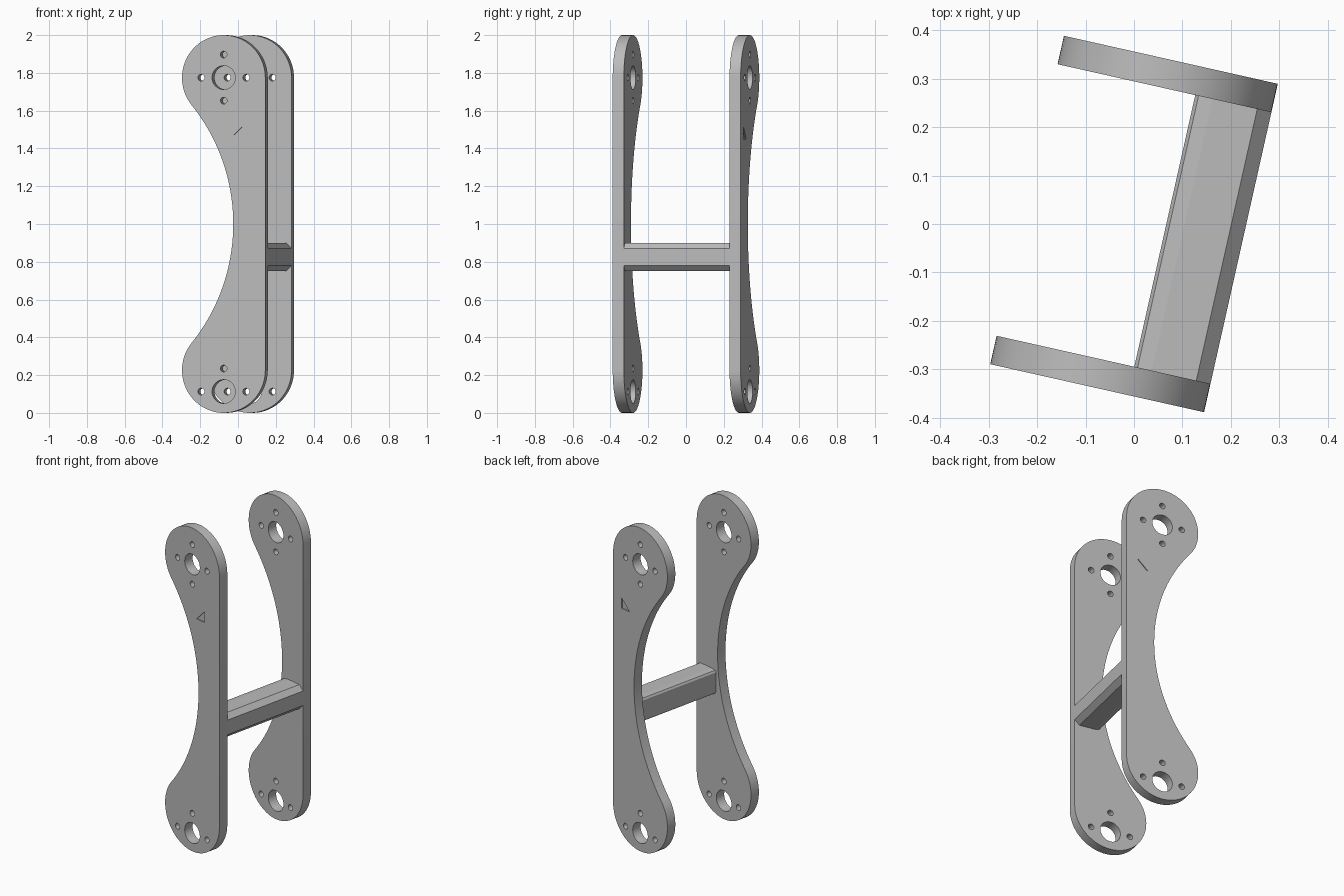
import bpy, bmesh
from math import sin, cos, pi, radians, atan2, sqrt

if "Cube" in bpy.data.objects:
    bpy.data.objects.remove(bpy.data.objects["Cube"])

TURN = radians(-12.65)           # whole bracket is turned about z
END_R, WAIST_U = 0.226, 0.052    # end lobe radius, narrowest point of the waist
INNER, OUTER = 0.287, 0.347      # plate faces along the depth
TOP_Z = 2 - END_R

grey = bpy.data.materials.new("plain_grey")
grey.use_nodes = True
grey.diffuse_color = (0.5, 0.5, 0.5, 1)
grey.node_tree.nodes["Principled BSDF"].inputs["Base Color"].default_value = (0.5, 0.5, 0.5, 1)


def arc(cu, cz, r, a0, a1, n):
    steps = [a0 + (a1 - a0) * i / n for i in range(n + 1)]
    return [(cu + r * cos(a), cz + r * sin(a)) for a in steps]


def prism(bm, outline, y0, y1):
    face = bm.faces.new([bm.verts.new((u, y0, z)) for u, z in outline])
    ext = bmesh.ops.extrude_face_region(bm, geom=[face])
    verts = [g for g in ext["geom"] if isinstance(g, bmesh.types.BMVert)]
    bmesh.ops.translate(bm, verts=verts, vec=(0, y1 - y0, 0))


def make_object(name, prisms):
    bm = bmesh.new()
    for outline, y0, y1 in prisms:
        prism(bm, outline, y0, y1)
    bmesh.ops.recalc_face_normals(bm, faces=bm.faces)
    mesh = bpy.data.meshes.new(name)
    bm.to_mesh(mesh)
    bm.free()
    mesh.materials.append(grey)
    obj = bpy.data.objects.new(name, mesh)
    bpy.context.collection.objects.link(obj)
    return obj


def finish(obj):
    obj.rotation_euler.z = TURN
    bpy.ops.object.select_all(action='DESELECT')
    obj.select_set(True)
    bpy.context.view_layer.objects.active = obj
    bpy.ops.object.shade_smooth_by_angle(angle=radians(25))


# Plate outline: two round lobes, a straight edge and a tangent concave waist
rise = TOP_Z - 1
waist_r = (rise**2 + WAIST_U**2 - END_R**2) / (2 * (END_R + WAIST_U))
waist_u = WAIST_U - waist_r
tangent = atan2(rise, -waist_u)
outline = arc(0, TOP_Z, END_R, 0, pi + tangent, 40)
outline += arc(waist_u, 1, waist_r, tangent, -tangent, 40)[1:-1]
outline += arc(0, END_R, END_R, pi - tangent, 2 * pi, 40)

# Hole pattern: a bore with small bolt holes around it
holes = []
for cz, count in ((1.775, 4), (0.113, 3)):
    holes.append(arc(0, cz, 0.063, 0, 2 * pi, 32)[:-1])
    for k in range(count):
        a = k * pi / 2
        holes.append(arc(0.122 * cos(a), cz + 0.122 * sin(a), 0.018, 0, 2 * pi, 16)[:-1])

# Side plates, each with a shallow triangular mark on the outer face
for name, side, mark_u in (("front_plate", -1, 0.035), ("back_plate", 1, 0.09)):
    plate = make_object(name, [(outline, side * INNER, side * OUTER)])
    mark = [(mark_u, 1.45), (mark_u + 0.065, 1.45), (mark_u + 0.065, 1.515)]
    cuts = [(h, side * (INNER - 0.05), side * (OUTER + 0.05)) for h in holes]
    cuts.append((mark, side * (OUTER - 0.006), side * (OUTER + 0.05)))
    cutter = make_object(name + "_cutter", cuts)
    cutter.hide_render = True
    mod = plate.modifiers.new("holes", 'BOOLEAN')
    mod.operation, mod.solver, mod.object = 'DIFFERENCE', 'EXACT', cutter
    bpy.context.view_layer.update()
    graph = bpy.context.evaluated_depsgraph_get()
    cut_mesh = bpy.data.meshes.new_from_object(plate.evaluated_get(graph))
    plate.modifiers.clear()
    plate.data = cut_mesh
    bpy.data.objects.remove(cutter)
    finish(plate)

# Cross bar with chamfered edges, flush with the straight plate edges
half = [(END_R, 0.045), (0.196, 0.075), (0.102, 0.075), (0.072, 0.071), (0.065, 0.06)]
bar_z = 0.825
profile = [(u, bar_z + h) for u, h in half] + [(u, bar_z - h) for u, h in reversed(half)]
bar = make_object("cross_bar", [(profile, -INNER, INNER)])
bar.rotation_euler.z = TURN
